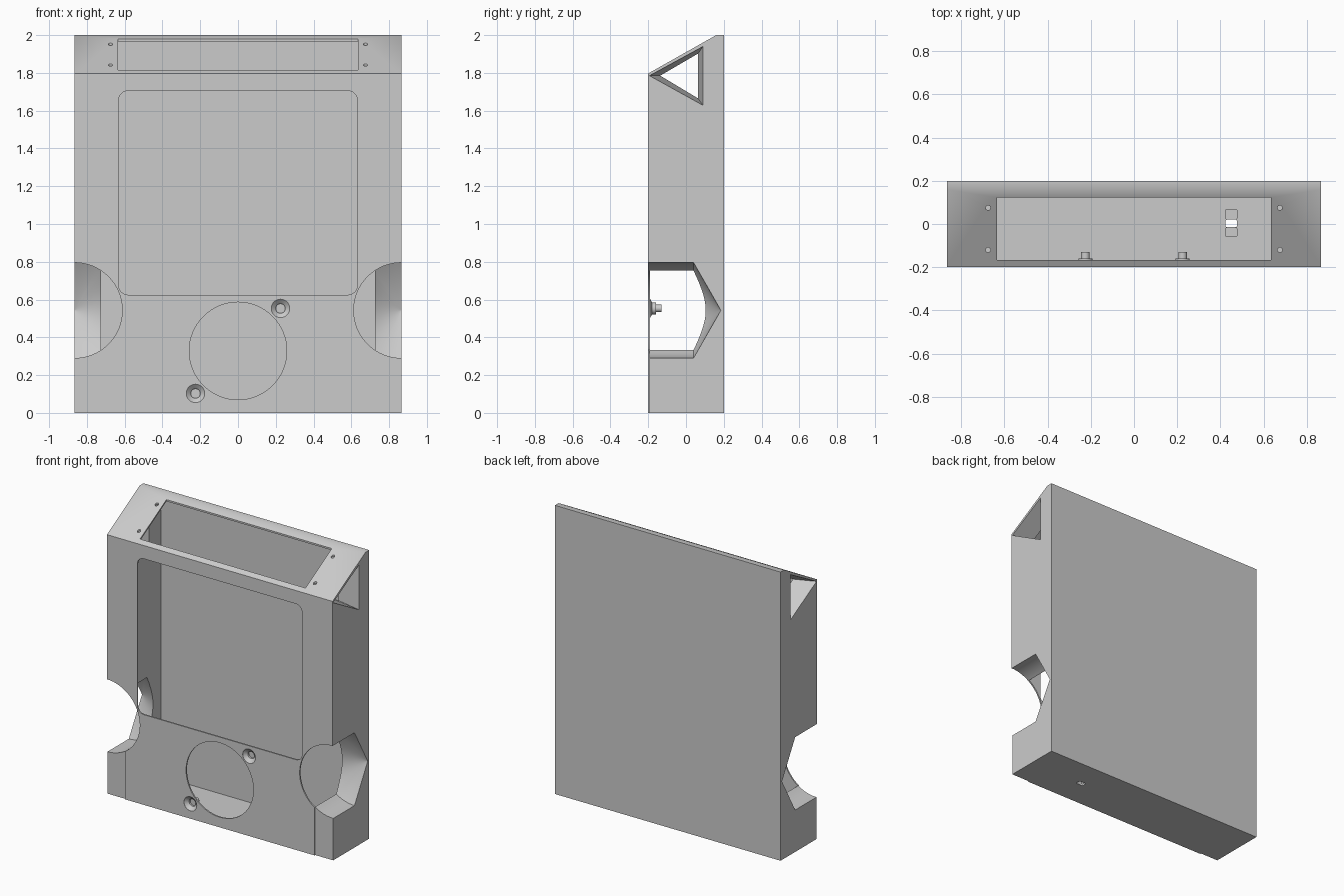
import bpy, bmesh, math

if "Cube" in bpy.data.objects:
    bpy.data.objects.remove(bpy.data.objects["Cube"])

grey = bpy.data.materials.new("light grey plastic")
grey.diffuse_color = (0.6, 0.6, 0.6, 1)
grey.use_nodes = True
grey.node_tree.nodes["Principled BSDF"].inputs["Base Color"].default_value = grey.diffuse_color


def loft(name, rings):
    """Skin a list of equal-length 3D rings and cap both ends."""
    bm = bmesh.new()
    rows = [[bm.verts.new(p) for p in ring] for ring in rings]
    n = len(rows[0])
    for a, b in zip(rows, rows[1:]):
        for i in range(n):
            j = (i + 1) % n
            bm.faces.new((a[i], a[j], b[j], b[i]))
    bm.faces.new(rows[0])
    bm.faces.new(rows[-1])
    bmesh.ops.recalc_face_normals(bm, faces=bm.faces)
    mesh = bpy.data.meshes.new(name)
    bm.to_mesh(mesh)
    bm.free()
    ob = bpy.data.objects.new(name, mesh)
    bpy.context.collection.objects.link(ob)
    mesh.materials.append(grey)
    return ob


def prism_x(name, pts, a, b):
    return loft(name, [[(x, y, z) for y, z in pts] for x in (a, b)])


def prism_y(name, pts, a, b):
    return loft(name, [[(x, y, z) for x, z in pts] for y in (a, b)])


def prism_z(name, pts, a, b):
    return loft(name, [[(x, y, z) for x, y in pts] for z in (a, b)])


def rect(x0, x1, y0, y1):
    return [(x0, y0), (x1, y0), (x1, y1), (x0, y1)]


def circle(cx, cy, r, n=32):
    return [(cx + r * math.cos(2 * math.pi * i / n),
             cy + r * math.sin(2 * math.pi * i / n)) for i in range(n)]


def rounded(x0, x1, y0, y1, r, n=6):
    pts = []
    corners = [(x1 - r, y1 - r), (x0 + r, y1 - r), (x0 + r, y0 + r), (x1 - r, y0 + r)]
    for k, (cx, cy) in enumerate(corners):
        for i in range(n + 1):
            t = math.pi / 2 * (k + i / n)
            pts.append((cx + r * math.cos(t), cy + r * math.sin(t)))
    return pts


def turn_y(name, cx, cz, profile, n=32):
    """Turn (radius, y) pairs about an axis running front to back."""
    return loft(name, [[(x, y, z) for x, z in circle(cx, cz, r, n)] for r, y in profile])


def cut(target, cutter):
    mod = target.modifiers.new("cut", 'BOOLEAN')
    mod.operation = 'DIFFERENCE'
    mod.solver = 'EXACT'
    mod.object = cutter
    bpy.context.view_layer.objects.active = target
    bpy.ops.object.modifier_apply(modifier=mod.name)
    bpy.data.objects.remove(cutter)


def smooth(ob):
    bpy.ops.object.select_all(action='DESELECT')
    ob.select_set(True)
    bpy.context.view_layer.objects.active = ob
    bpy.ops.object.shade_smooth_by_angle(angle=math.radians(30))


# Case with sloped top, hollowed to thin front, back, floor and roof
case = prism_x("case", [(-0.2, 0), (0.2, 0), (0.2, 2), (0.16, 2), (-0.2, 1.797)], -0.865, 0.865)
cut(case, prism_x("cavity", [(-0.19, 0.012), (0.19, 0.012), (0.19, 1.988),
                             (0.16, 1.988), (-0.19, 1.791)], -0.725, 0.725))

# Front window, round opening and sloped roof slot
cut(case, prism_y("window_cutter", rounded(-0.632, 0.632, 0.625, 1.705, 0.05), -0.25, -0.1))
cut(case, prism_y("round_cutter", circle(0, 0.328, 0.258, 64), -0.25, -0.1))
cut(case, prism_z("slot_cutter", rect(-0.634, 0.634, -0.167, 0.122), 1.7, 2.1))

for s in (-1, 1):
    # Side grip: cylinder ending in a cone
    cut(case, turn_y("grip_cutter", s * 0.865, 0.543,
                     [(0.2525, -0.25), (0.2525, 0.04), (0.001, 0.184)], 64))
    # Tapered triangular side vent
    cut(case, loft("vent_cutter", [
        [(s * 0.866, y, z) for y, z in ((-0.194, 1.785), (0.09, 1.94), (0.09, 1.628))],
        [(s * 0.72, y, z) for y, z in ((-0.135, 1.785), (0.062, 1.9), (0.062, 1.667))]]))
    # Lower corner block set slightly behind the front plate
    xs = sorted((s * 0.727, s * 0.9))
    cut(case, prism_y("step_cutter", rect(*xs, -0.1, 0.5), -0.25, -0.193))
    # Roof screw holes
    for y in (-0.12, 0.075):
        cut(case, prism_z("hole_cutter", circle(s * 0.675, y, 0.011, 16), 1.75, 2.1))

# Front screw recesses and their bosses
for x, z in ((0.225, 0.553), (-0.225, 0.103)):
    cut(case, turn_y("recess_cutter", x, z, [(0.049, -0.25), (0.049, -0.15)]))
    smooth(turn_y("screw_boss", x, z, [
        (0.025, -0.165), (0.025, -0.178), (0.05, -0.2), (0.05, -0.19),
        (0.032, -0.18), (0.032, -0.16), (0.02, -0.16), (0.02, -0.13)]))

# Cable hole in the floor with a clamp bar on either side
cut(case, prism_z("cable_cutter", rounded(0.423, 0.477, -0.015, 0.02, 0.008), -0.1, 0.1))
for y0, y1 in ((-0.06, -0.015), (0.02, 0.07)):
    prism_z("cable_clamp", rounded(0.422, 0.478, y0, y1, 0.008), 0.008, 0.05)

smooth(case)
